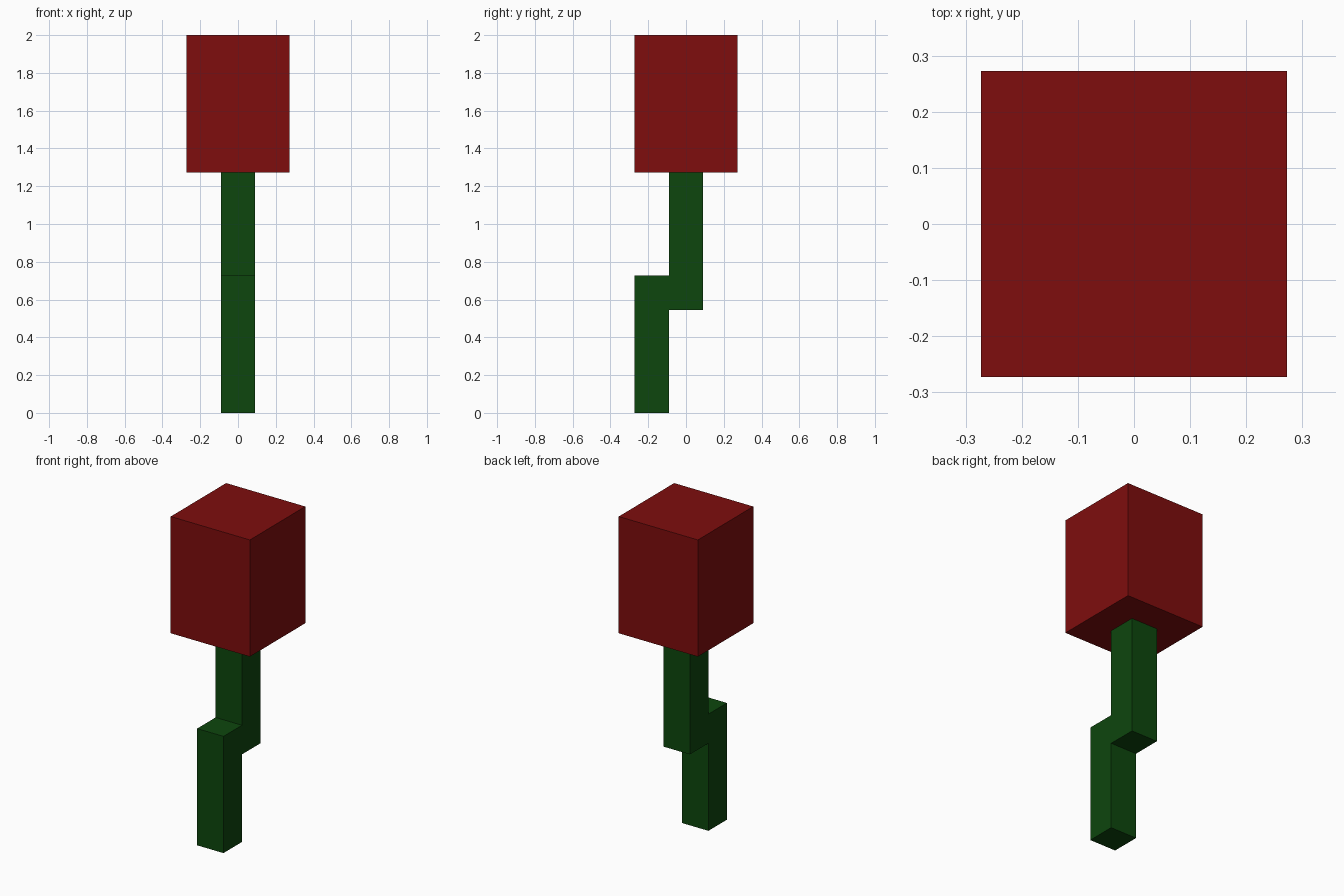
import bpy
import bmesh

cube = bpy.data.objects.get("Cube")
if cube:
    bpy.data.objects.remove(cube, do_unlink=True)

U = 2 / 11  # block unit


def material(name, rgb):
    mat = bpy.data.materials.new(name)
    mat.use_nodes = True
    colour = (*rgb, 1)
    mat.diffuse_color = colour
    mat.node_tree.nodes["Principled BSDF"].inputs["Base Color"].default_value = colour
    return mat


def extrude_profile(name, profile, half_width, mat):
    """Extrude a (y, z) outline in block units across x."""
    bm = bmesh.new()
    face = bm.faces.new([bm.verts.new((-half_width * U, y * U, z * U)) for y, z in profile])
    new = bmesh.ops.extrude_face_region(bm, geom=[face])["geom"]
    verts = [v for v in new if isinstance(v, bmesh.types.BMVert)]
    bmesh.ops.translate(bm, verts=verts, vec=(2 * half_width * U, 0, 0))
    bmesh.ops.recalc_face_normals(bm, faces=bm.faces[:])
    mesh = bpy.data.meshes.new(name)
    bm.to_mesh(mesh)
    bm.free()
    mesh.materials.append(mat)
    obj = bpy.data.objects.new(name, mesh)
    bpy.context.collection.objects.link(obj)
    return obj


red = material("dark red", (0.21, 0.004, 0.004))
green = material("dark green", (0.004, 0.061, 0.004))

# Stem: one piece that steps back halfway up
extrude_profile("stem", [(-1.5, 0), (-0.5, 0), (-0.5, 3), (0.5, 3),
                         (0.5, 7), (-0.5, 7), (-0.5, 4), (-1.5, 4)], 0.5, green)

# Flower head: a square block on top of the stem
extrude_profile("flower_head", [(-1.5, 7), (1.5, 7), (1.5, 11), (-1.5, 11)], 1.5, red)
